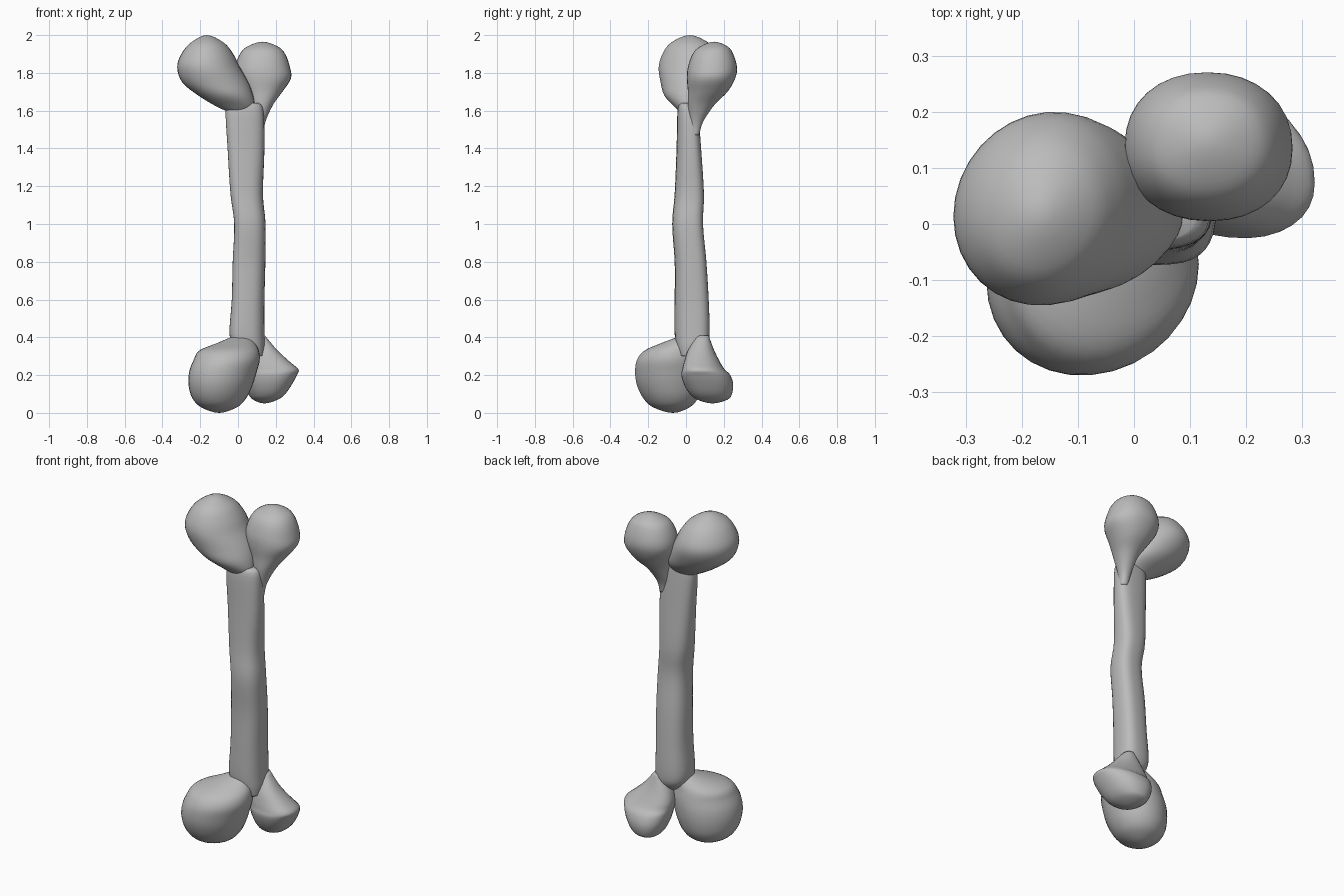
import bpy, bmesh, math

bone = bpy.data.materials.new("bone grey")
bone.diffuse_color = (0.5, 0.5, 0.5, 1)


def spline(a, b, c, d, t):
    return [0.5 * (2 * q + (r - p) * t + (2 * p - 5 * q + 4 * r - s) * t * t
                   + (3 * q - p - 3 * r + s) * t ** 3) for p, q, r, s in zip(a, b, c, d)]


def mirrored(r):
    # ghost ring past a rounded pole
    return (r[0], r[2], r[1], r[4], r[3])


def loft(name, rings, round_start=False, skew=0.0, power=1.0, steps=4, n=32):
    """Smooth skin over level rings given as (z, x min, x max, y min, y max)."""
    first = mirrored(rings[1]) if round_start else rings[0]
    pts = [first] + rings + [rings[-1]]
    levels = [spline(*pts[i:i + 4], s / steps) for i in range(len(rings) - 1) for s in range(steps)]
    levels.append(rings[-1])
    bm = bmesh.new()
    loops = []
    shape = lambda v: math.copysign(abs(v) ** power, v)
    for z, x0, x1, y0, y1 in levels:
        loops.append([bm.verts.new(((x0 + x1) / 2 + (x1 - x0) / 2 * shape(math.cos(a)),
                                    (y0 + y1) / 2 + (y1 - y0) / 2 * shape(math.sin(a + skew)), z))
                      for a in (2 * math.pi * k / n for k in range(n))])
    for low, high in zip(loops, loops[1:]):
        for k in range(n):
            j = (k + 1) % n
            bm.faces.new((low[k], low[j], high[j], high[k]))
    bm.faces.new(loops[0])
    bm.faces.new(loops[-1])
    bmesh.ops.remove_doubles(bm, verts=bm.verts, dist=0.0003)
    bmesh.ops.recalc_face_normals(bm, faces=bm.faces)
    for f in bm.faces:
        f.smooth = True
    me = bpy.data.meshes.new(name)
    bm.to_mesh(me)
    bm.free()
    me.materials.append(bone)
    ob = bpy.data.objects.new(name, me)
    bpy.context.collection.objects.link(ob)
    return ob


# slightly bowed shaft
loft("shaft", [
    (0.30, 0.04, 0.13, -0.03, 0.06), (0.35, -0.02, 0.14, -0.05, 0.11),
    (0.42, -0.045, 0.14, -0.06, 0.125), (0.6, -0.033, 0.14, -0.06, 0.12),
    (0.8, -0.028, 0.145, -0.06, 0.108), (1.0, -0.02, 0.146, -0.073, 0.09),
    (1.16, -0.04, 0.132, -0.06, 0.095), (1.4, -0.055, 0.14, -0.05, 0.08),
    (1.6, -0.065, 0.135, -0.045, 0.065), (1.64, -0.04, 0.11, -0.03, 0.06)], skew=0.17, power=0.75)

# large upper knob, leaning left from the shaft
loft("upper_large_knob", [
    (2.0, -0.165, -0.165, 0.02, 0.02), (1.96, -0.25, -0.075, -0.08, 0.12),
    (1.9, -0.30, -0.025, -0.125, 0.175), (1.83, -0.322, 0.01, -0.145, 0.2),
    (1.75, -0.295, 0.055, -0.135, 0.18), (1.68, -0.21, 0.08, -0.115, 0.14),
    (1.62, -0.11, 0.085, -0.06, 0.07), (1.59, -0.04, 0.05, -0.03, 0.04)],
    round_start=True, skew=0.08)

# small upper knob behind, tapering to a tendon along the shaft
loft("upper_small_knob", [
    (1.965, 0.13, 0.13, 0.15, 0.15), (1.94, 0.05, 0.21, 0.075, 0.22),
    (1.9, 0.01, 0.25, 0.035, 0.25), (1.83, -0.015, 0.275, 0.01, 0.27),
    (1.77, -0.01, 0.28, 0.005, 0.26), (1.7, 0.03, 0.235, 0.01, 0.22),
    (1.63, 0.065, 0.185, 0.01, 0.15), (1.54, 0.08, 0.145, 0.02, 0.09),
    (1.47, 0.09, 0.135, 0.02, 0.07)], round_start=True, power=0.92)

# large lower knob at the front left
loft("lower_large_knob", [
    (0.0, -0.1, -0.1, -0.07, -0.07), (0.03, -0.195, -0.005, -0.175, 0.02),
    (0.08, -0.243, 0.045, -0.228, 0.065), (0.15, -0.262, 0.078, -0.261, 0.085),
    (0.22, -0.258, 0.10, -0.27, 0.09), (0.28, -0.235, 0.115, -0.26, 0.085),
    (0.33, -0.205, 0.11, -0.22, 0.075), (0.37, -0.11, 0.09, -0.13, 0.065),
    (0.40, -0.04, 0.07, -0.05, 0.05)], round_start=True, skew=0.08)

# small lower knob at the back right, with a pointed neck
loft("lower_small_knob", [
    (0.05, 0.14, 0.14, 0.14, 0.14), (0.07, 0.08, 0.21, 0.06, 0.22),
    (0.1, 0.055, 0.25, 0.02, 0.243), (0.15, 0.035, 0.285, -0.01, 0.25),
    (0.2, 0.025, 0.312, -0.025, 0.235), (0.23, 0.02, 0.32, -0.02, 0.205),
    (0.27, 0.02, 0.275, -0.01, 0.18), (0.33, 0.04, 0.21, 0.01, 0.15),
    (0.41, 0.09, 0.142, 0.06, 0.12)], round_start=True, skew=-0.15, power=0.88)
